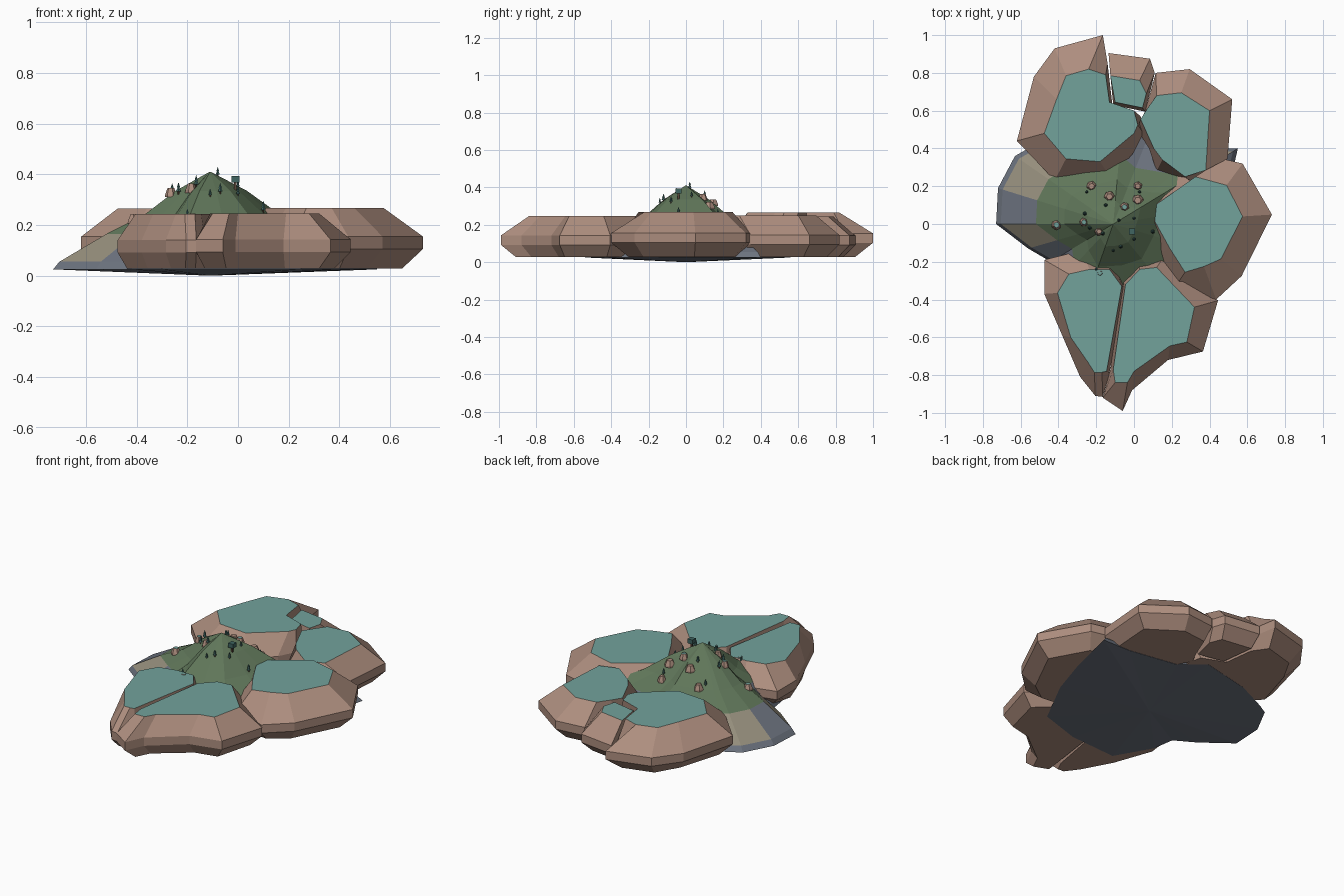
import bpy, bmesh, math, random
from mathutils import Vector
from mathutils.bvhtree import BVHTree

if "Cube" in bpy.data.objects:
    bpy.data.objects.remove(bpy.data.objects["Cube"])

random.seed(4)

def mat(name, r, g, b):
    m = bpy.data.materials.new(name)
    m.diffuse_color = (r, g, b, 1)
    m.use_nodes = True
    m.node_tree.nodes["Principled BSDF"].inputs["Base Color"].default_value = m.diffuse_color
    return m

BROWN = mat("brown_rock", .42, .27, .21)
TEAL = mat("teal_grass", .17, .36, .33)
GREEN = mat("hill_green", .115, .18, .10)
GREY = mat("grey_stone", .15, .17, .21)
SAND = mat("sand", .30, .27, .20)
PINE = mat("pine", .05, .13, .12)
BARK = mat("bark", .10, .06, .04)

def finish(bm, name, mats):
    bmesh.ops.recalc_face_normals(bm, faces=bm.faces[:])
    me = bpy.data.meshes.new(name)
    bm.to_mesh(me)
    for m in mats:
        me.materials.append(m)
    ob = bpy.data.objects.new(name, me)
    bpy.context.collection.objects.link(ob)
    return ob

def loft(bm, loops, cap_mats=(0, 0), side=lambda ring, i: 0):
    """Skin a stack of equal-length point loops and cap both ends."""
    rings = [[bm.verts.new(p) for p in l] for l in loops]
    n = len(rings[0])
    for k in range(len(rings) - 1):
        for i in range(n):
            j = (i + 1) % n
            f = bm.faces.new((rings[k][i], rings[k][j], rings[k + 1][j], rings[k + 1][i]))
            f.material_index = side(k, i)
    for r, m in ((rings[0], cap_mats[0]), (rings[-1], cap_mats[1])):
        bm.faces.new(r).material_index = m

# Central hill: star-shaped outline lofted toward the peak
shore = [(.25, -.44), (.40, -.15), (.48, .10), (.55, .40), (.37, .40), (.07, .45),
         (-.06, .56), (-.37, .49), (-.56, .40), (-.63, .36), (-.72, .19), (-.73, 0),
         (-.56, -.13), (-.44, -.2), (-.42, -.33), (-.30, -.54), (0, -.52)]
peak = Vector((-.11, 0))
def ring(t, z):
    return [(*(peak + (Vector(p) - peak) * t), z) for p in shore]
bm = bmesh.new()
levels = [(1, .025), (.96, .055), (.66, .165), (.42, .24), (.22, .335), (.004, .41)]
def hill_color(k, i):
    if k >= 2:
        return 0
    return 2 if k == 1 and i in (3, 8, 9, 11) else 1
loft(bm, [ring(.01, 0)] + [ring(*l) for l in levels], (1, 0),
     lambda k, i: 1 if k == 0 else hill_color(k - 1, i))
hill = finish(bm, "hill", [GREEN, GREY, SAND])
hb = bmesh.new()
hb.from_mesh(hill.data)
tree_map = BVHTree.FromBMesh(hb)
def ground(x, y):
    return tree_map.ray_cast(Vector((x, y, 2)), Vector((0, 0, -1)))[0].z

# Plateaus: each point gives rim x, y and matching grass-edge x, y
def plateau(name, top, pts):
    rim = [Vector(p[:2]) for p in pts]
    lawn = [Vector(p[2:]) for p in pts]
    foot = [a.lerp(b, .53) for a, b in zip(rim, lawn)]
    mid = top * .58
    bm = bmesh.new()
    loft(bm, [[(*p, z) for p in l] for l, z in
              ((foot, .028), (rim, mid - .05), (rim, mid), (lawn, top))], (0, 1))
    finish(bm, name, [BROWN, TEAL])

plateau("plateau_back_left", .265, [
    (-.165, 1, -.24, .82), (-.42, .93, -.36, .785), (-.53, .78, -.41, .66),
    (-.62, .44, -.475, .48), (-.42, .23, -.36, .345), (-.12, .24, -.18, .33),
    (0, .38, 0, .48), (.05, .48, .02, .525), (.035, .57, 0, .60),
    (-.115, .635, -.13, .645), (-.14, .85, -.15, .79)])
plateau("plateau_back_middle", .245, [
    (-.135, .905, -.125, .785), (.085, .875, .03, .76), (.11, .80, .065, .69),
    (.06, .595, .045, .615), (-.11, .63, -.10, .645)])
plateau("plateau_back_right", .25, [
    (.115, .80, .12, .68), (.295, .82, .25, .695), (.52, .66, .40, .60),
    (.495, .345, .38, .285), (.36, .18, .27, .25), (.12, .28, .15, .34),
    (.08, .40, .105, .40), (.015, .50, .035, .555), (.06, .60, .07, .61)])
plateau("plateau_right", .267, [
    (.73, .05, .575, .04), (.575, .32, .49, .205), (.47, .345, .325, .25),
    (.14, .25, .12, .105), (.07, .02, .11, .015), (.12, -.16, .19, -.13),
    (.22, -.33, .27, -.255), (.435, -.40, .37, -.225), (.57, -.275, .46, -.185)])
plateau("plateau_front_left", .243, [
    (-.475, -.37, -.405, -.365), (-.475, -.19, -.345, -.265), (-.28, -.14, -.235, -.24),
    (-.10, -.20, -.13, -.24), (-.05, -.33, -.065, -.33), (-.13, -.79, -.145, -.78),
    (-.165, -.915, -.17, -.785), (-.205, -.91, -.21, -.785),
    (-.285, -.81, -.245, -.73), (-.38, -.59, -.335, -.60)])
plateau("plateau_front_right", .246, [
    (-.06, -.30, -.045, -.32), (.02, -.19, .03, -.24), (.16, -.17, .12, -.23),
    (.445, -.405, .32, -.44), (.365, -.675, .28, -.625), (.18, -.72, .19, -.645),
    (-.01, -.88, 0, -.78), (-.06, -.99, -.035, -.84), (-.165, -.92, -.10, -.84),
    (-.125, -.77, -.11, -.77)])

# Small boulders on the hill, some with grassy tops
def boulder(i, x, y, r, grassy):
    z = ground(x, y) - .01
    turn = random.random()
    bm = bmesh.new()
    loops = [[(x + r * s * math.cos(turn + a * math.tau / 6),
               y + r * s * math.sin(turn + a * math.tau / 6), z + h) for a in range(6)]
             for s, h in ((1, 0), (.95, .01), (.55, .036))]
    loft(bm, loops, (0, int(grassy)))
    finish(bm, f"boulder_{i}", [BROWN, TEAL])

for i, b in enumerate([(-.225, .2, .028, 0), (-.13, .145, .03, 0), (.02, .2, .025, 0),
                       (.02, .125, .032, 0), (-.185, -.04, .024, 0), (-.41, -.005, .028, 1),
                       (-.265, .01, .024, 1), (-.18, -.26, .022, 1), (-.05, .09, .026, 1)]):
    boulder(i, *b)

# Pines: trunk with two stacked cones
def pine(i, x, y, h):
    z = ground(x, y) - .004
    bm = bmesh.new()
    for r1, r2, z0, z1, m in ((.08, .08, 0, .35, 1), (.22, .03, .25, .7, 0), (.16, 0, .55, 1, 0)):
        old = set(bm.faces)
        res = bmesh.ops.create_cone(bm, cap_ends=True, segments=6, radius1=r1 * h,
                                    radius2=r2 * h, depth=(z1 - z0) * h)
        bmesh.ops.translate(bm, verts=res["verts"], vec=(x, y, z + (z0 + z1) / 2 * h))
        for f in set(bm.faces) - old:
            f.material_index = m
    finish(bm, f"pine_{i}", [PINE, BARK])

for i, p in enumerate([(-.26, .055, .05), (-.25, .17, .04), (-.165, -.05, .05), (-.15, .10, .045),
                       (-.08, .02, .04), (-.235, -.02, .05), (0, .03, .035), (-.07, -.12, .045),
                       (-.11, -.14, .035), (.10, -.04, .05), (.0, -.08, .04), (-.20, -.24, .04),
                       (.03, .17, .04)]):
    pine(i, *p)

# Broad tree with a blocky crown
bx, by = -.01, -.04
bz = ground(bx, by)
bm = bmesh.new()
for size, h, m in (((.01, .01, .04), .015, 1), ((.032, .032, .026), .04, 0)):
    old = set(bm.faces)
    res = bmesh.ops.create_cube(bm, size=1)
    bmesh.ops.scale(bm, vec=size, verts=res["verts"])
    bmesh.ops.translate(bm, vec=(bx, by, bz + h), verts=res["verts"])
    for f in set(bm.faces) - old:
        f.material_index = m
finish(bm, "broad_tree", [PINE, BARK])
